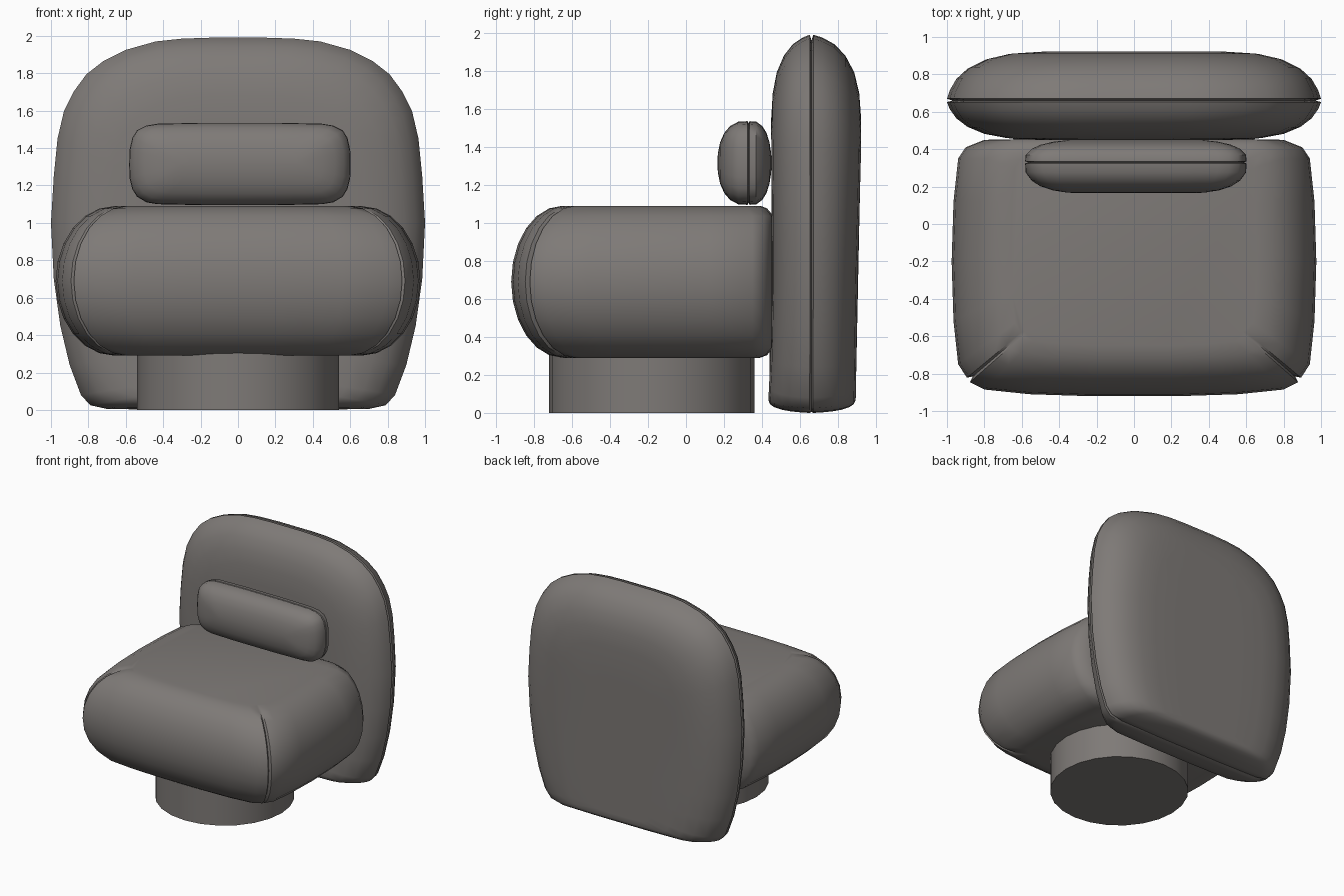
import bpy, bmesh, math

if "Cube" in bpy.data.objects:
    bpy.data.objects.remove(bpy.data.objects["Cube"])

fabric = bpy.data.materials.new("warm grey fabric")
fabric.diffuse_color = (0.21, 0.195, 0.185, 1)
fabric.use_nodes = True
fabric.node_tree.nodes["Principled BSDF"].inputs["Base Color"].default_value = fabric.diffuse_color


def finish(ob, angle=40):
    ob.data.materials.append(fabric)
    bpy.ops.object.select_all(action='DESELECT')
    ob.select_set(True)
    bpy.context.view_layer.objects.active = ob
    bpy.ops.object.shade_smooth_by_angle(angle=math.radians(angle))


def loft(name, rings, angle=40):
    """Skin a stack of equal closed rings and cap both ends."""
    bm = bmesh.new()
    vr = [[bm.verts.new(p) for p in r] for r in rings]
    n = len(vr[0])
    for a, b in zip(vr, vr[1:]):
        for i in range(n):
            j = (i + 1) % n
            bm.faces.new((a[i], a[j], b[j], b[i]))
    bm.faces.new(vr[0])
    bm.faces.new(vr[-1])
    bmesh.ops.recalc_face_normals(bm, faces=bm.faces)
    me = bpy.data.meshes.new(name)
    bm.to_mesh(me)
    bm.free()
    ob = bpy.data.objects.new(name, me)
    bpy.context.collection.objects.link(ob)
    finish(ob, angle)


def mirror(half):
    return half + [(-x, z) for x, z in reversed(half)]


def lerp(v, table):
    for (a, fa), (b, fb) in zip(table, table[1:]):
        if v <= b:
            return fa + (fb - fa) * max(0, (v - a) / (b - a))
    return table[-1][1]


def cushion(name, outline, profile, seam_y, cx, cz, inset, front, back):
    """Padded upright panel: profile holds (inset, depth) pairs from seam outward."""
    sx, top, bottom = inset
    steps = [(d, -t) for d, t in reversed(profile)] + profile[1:]
    rings = []
    for d, t in steps:
        ring = []
        for x, z in outline:
            k = top if z > cz else bottom
            pz = cz + (z - cz) * (1 - d * k)
            depth = lerp(pz, front if t < 0 else back)
            ring.append((cx + x * (1 - d * sx), seam_y + t * depth, pz))
        rings.append(ring)
    loft(name, rings)


# Backrest: tall rounded panel with a seam around the rim
back_half = [(0.15, 1.99), (0.3, 1.985), (0.44, 1.97), (0.6, 1.925), (0.72, 1.865),
             (0.81, 1.795), (0.88, 1.70), (0.93, 1.60), (0.965, 1.45), (0.985, 1.25),
             (1.0, 1.0), (0.985, 0.7), (0.95, 0.45), (0.90, 0.24), (0.84, 0.08),
             (0.79, 0.025), (0.7, 0.005), (0.3, 0.0)]
cushion("backrest", mirror(back_half),
        [(0.03, 0), (0, 0.04), (0.015, 0.22), (0.05, 0.46), (0.11, 0.68),
         (0.2, 0.86), (0.31, 0.96), (0.45, 1.0), (0.7, 1.0)],
        0.66, 0, 1.0, (1, 1, 0.15),
        [(0, 0.23), (0.3, 0.215), (0.8, 0.205), (1.5, 0.212)],
        [(0, 0.232), (0.8, 0.245), (1.4, 0.262)])

# Lumbar pillow resting on the seat
pillow_half = [(0.2, 1.535), (0.44, 1.53), (0.5, 1.52), (0.55, 1.495), (0.575, 1.455),
               (0.59, 1.39), (0.592, 1.31), (0.59, 1.24), (0.575, 1.18), (0.55, 1.14),
               (0.5, 1.11), (0.44, 1.1), (0.2, 1.095)]
cushion("lumbar_pillow", mirror(pillow_half),
        [(0.05, 0), (0, 0.04), (0.01, 0.33), (0.12, 0.6), (0.28, 0.78),
         (0.5, 0.91), (0.75, 0.98), (0.93, 1.0)],
        0.33, 0.01, 1.315, (0.5, 1, 1), [(0, 0.165), (2, 0.165)], [(0, 0.12), (2, 0.12)])

# Seat: thick pad with round sides and slit, mitred front corners
seat_half = [(0.3, 0.46), (0.8, 0.45), (0.9, 0.41), (0.94, 0.35), (0.965, 0.12),
             (0.975, -0.2), (0.965, -0.52), (0.94, -0.75), (0.893, -0.822),
             (0.862, -0.815), (0.878, -0.846), (0.8, -0.885), (0.56, -0.91), (0.25, -0.92)]
rings = []
for i in range(13):
    a = -math.pi / 2 + math.pi * i / 12
    c, z = math.cos(a), 0.69 + 0.4 * math.sin(a)
    sx = (0.66 + 0.315 * c) / 0.975
    sf = (0.65 + 0.27 * c) / 0.92
    sb = (0.39 + 0.07 * min(1, 2 * c)) / 0.46
    rings.append([(x * sx, y * (sf if y < 0 else sb), z) for x, y in mirror(seat_half)])
loft("seat", rings)

# Round pedestal base
bpy.ops.mesh.primitive_cylinder_add(vertices=24, radius=0.54, depth=0.34,
                                    location=(0, -0.18, 0.17))
bpy.context.object.name = "pedestal_base"
finish(bpy.context.object)
